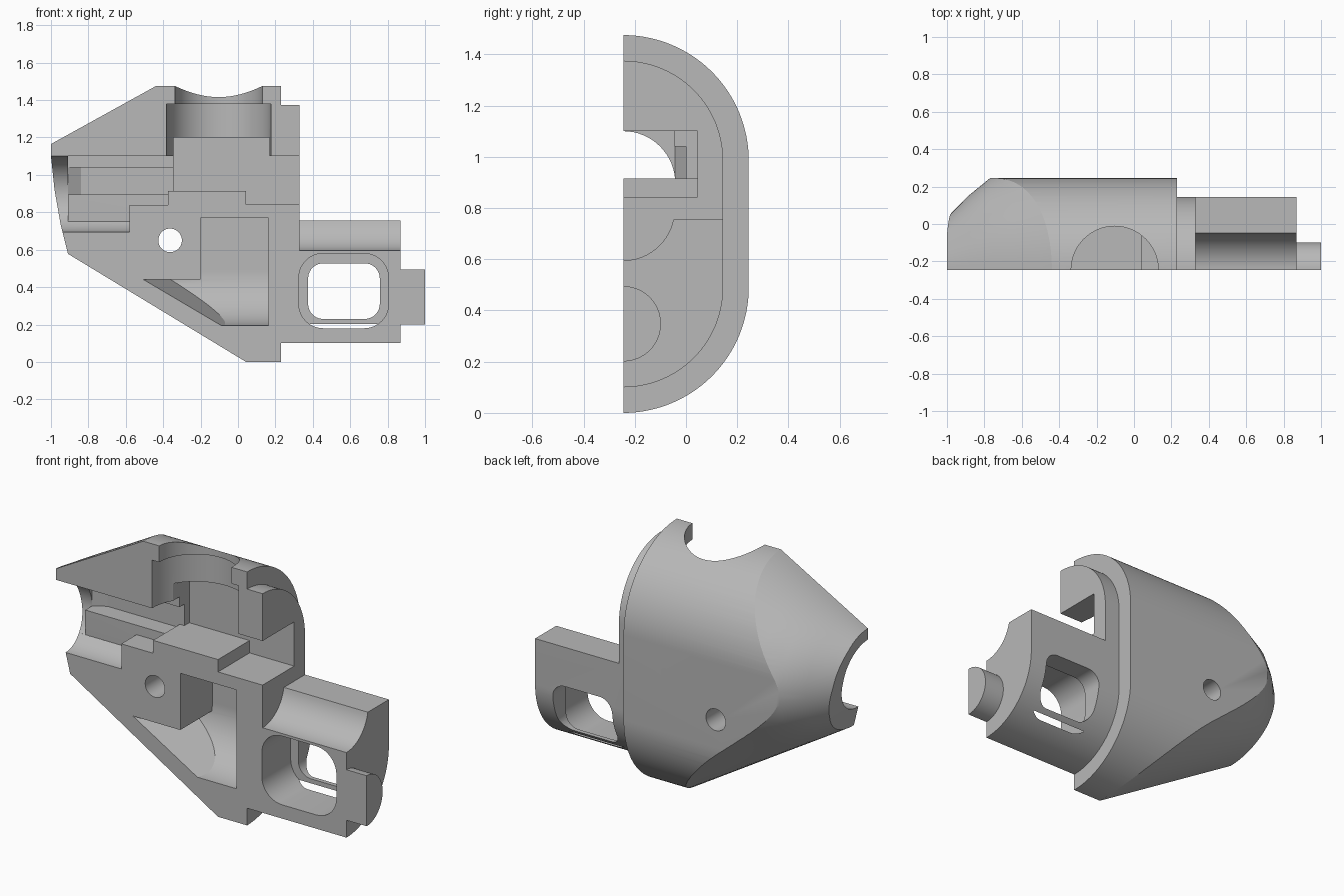
import bpy, bmesh
from math import sin, cos, pi, radians
from mathutils import Vector

old = bpy.data.objects.get("Cube")
if old:
    bpy.data.objects.remove(old, do_unlink=True)

F = -0.245      # flat front face
OUT = -0.6      # cutters start in front of it

grey = bpy.data.materials.new("plain grey")
grey.use_nodes = True
grey.diffuse_color = (0.48, 0.48, 0.48, 1)
grey.node_tree.nodes["Principled BSDF"].inputs["Base Color"].default_value = (0.48, 0.48, 0.48, 1)


def loft(name, rings):
    """Closed solid through rings of equal length."""
    bm = bmesh.new()
    rows = [[bm.verts.new(p) for p in ring] for ring in rings]
    n = len(rows[0])
    for a, b in zip(rows, rows[1:]):
        for i in range(n):
            j = (i + 1) % n
            bm.faces.new((a[i], a[j], b[j], b[i]))
    bm.faces.new(rows[0])
    bm.faces.new(rows[-1])
    bmesh.ops.recalc_face_normals(bm, faces=bm.faces)
    mesh = bpy.data.meshes.new(name)
    bm.to_mesh(mesh)
    bm.free()
    mesh.materials.append(grey)
    obj = bpy.data.objects.new(name, mesh)
    bpy.context.collection.objects.link(obj)
    return obj


def prism(name, axis, pts, lo, hi):
    """Extrude a 2D outline along an axis."""
    def place(p, t):
        q = list(p)
        q.insert("xyz".index(axis), t)
        return q
    return loft(name, [[place(p, t) for p in pts] for t in (lo, hi)])


def box(x0, x1, z0, z1, depth):
    return prism("cutter", "y", [(x0, z0), (x1, z0), (x1, z1), (x0, z1)], OUT, depth)


def arc(cx, cy, r, a0, a1, n=32):
    return [(cx + r * cos(radians(a0 + (a1 - a0) * i / n)),
             cy + r * sin(radians(a0 + (a1 - a0) * i / n))) for i in range(n + 1)]


def circle(cx, cy, r, n=64):
    return arc(cx, cy, r, 0, 360 * (n - 1) / n, n - 1)


def rounded(x0, x1, z0, z1, r):
    return (arc(x1 - r, z1 - r, r, 0, 90, 10) + arc(x0 + r, z1 - r, r, 90, 180, 10)
            + arc(x0 + r, z0 + r, r, 180, 270, 10) + arc(x1 - r, z0 + r, r, 270, 360, 10))


def half_stadium(r):
    return arc(F, 0.49, r, -90, 0) + arc(F, 0.985, r, 0, 90)


def combine(target, tool, op):
    bpy.context.view_layer.objects.active = target
    mod = target.modifiers.new("combine", "BOOLEAN")
    mod.operation, mod.solver, mod.object = op, "EXACT", tool
    bpy.ops.object.modifier_apply(modifier=mod.name)
    bpy.data.objects.remove(tool, do_unlink=True)


def cut(target, *tools):
    for tool in tools:
        combine(target, tool, "DIFFERENCE")


# Main shell: rounded slab trimmed by a tapered nose
housing = prism("housing", "x", half_stadium(0.49), -1.1, 0.23)
rings = []
for x, half_y in [(-1.1, 0.17), (-1.0, 0.28), (-0.88, 0.4), (-0.77, 0.49), (-0.65, 0.54),
                  (-0.5, 0.605), (-0.29, 0.71), (0.0, 0.87), (0.35, 1.07)]:
    top, low = 1.7176 + 0.5526 * x, 0.0261 - 0.607 * x
    rings.append([(x, F + half_y * cos(2 * pi * i / 96),
                   (top + low) / 2 + (top - low) / 2 * sin(2 * pi * i / 96)) for i in range(96)])
combine(housing, loft("nose", rings), "INTERSECT")
end = [(-1, 1.3), (-1, 1.1), (-0.981, 0.92), (-0.948, 0.733), (-0.909, 0.578), (-0.8, 0.2),
       (-1.4, 0.2), (-1.4, 1.3)]
cut(housing, prism("cutter", "y", end, -1, 1))

# Rear flange and lower block share the inset outline
block = prism("block", "x", half_stadium(0.39), 0.1, 0.87)
cut(block, prism("cutter", "y", [(0.33, 0.755), (2, 0.755), (2, 2), (0.33, 2)], -1, 1),
    prism("cutter", "x", circle(F, 0.795, 0.2), 0.33, 1.2))
combine(housing, block, "UNION")

# End peg
combine(housing, prism("peg", "x", arc(F, 0.348, 0.147, -90, 90), 0.8, 1.0), "UNION")

# Window through the block with a deep front recess
cut(housing, prism("cutter", "y", rounded(0.325, 0.805, 0.18, 0.58, 0.13), OUT, 0.02),
    prism("cutter", "y", rounded(0.375, 0.758, 0.23, 0.527, 0.08), OUT, 1))

# Pin hole
cut(housing, prism("cutter", "y", circle(-0.363, 0.65, 0.063, 40), -1, 1))

# Nose bore and its shallow lower groove
cut(housing, prism("cutter", "x", circle(F, 0.897, 0.203), -1.3, -0.91))
groove = arc(F, 0.897, 0.203, -90, -46, 12) + [(-0.105, 0.8), (F, 0.8)]
groove = [(OUT, 0.695)] + groove[:-1] + [(OUT, 0.8)]
cut(housing, prism("cutter", "x", groove, -0.95, -0.58),
    box(-0.91, -0.58, 0.75, 0.9, -0.105),
    box(-0.6, -0.375, 0.84, 0.9, -0.105))

# Main channel with slanted end, and the ledge above it
channel = [(-0.91, OUT), (-0.91, -0.042), (-0.84, 0.0), (-0.2, 0.0), (-0.2, OUT)]
cut(housing, prism("cutter", "z", channel, 0.895, 1.04),
    box(-0.91, -0.3, 1.035, 1.1, -0.045))

# Lower floor of the channel ends level with the central block
floor = prism("floor", "y", [(-0.375, 0.86), (-0.19, 0.86), (-0.19, 0.915), (-0.375, 0.915)], F, 0.05)
combine(housing, floor, "UNION")

# Central chamber and the slot out through the flange
cut(housing, box(-0.345, 0.168, 0.915, 1.2, 0.045),
    box(0.1, 0.5, 0.915, 1.1, 0.045),
    box(0.043, 0.5, 0.843, 0.95, 0.045))

# Stepped vertical socket in the top
cut(housing, prism("cutter", "z", circle(-0.103, F, 0.279), 1.1, 1.38),
    prism("cutter", "z", circle(-0.103, F, 0.233), 1.3, 1.7))

# Rounded lower pocket trimmed by a slanted plane
corner = Vector((-0.505, F, 0.44))
normal = (Vector((-0.09, F, 0.195)) - corner).cross(Vector((-0.36, 0.045, 0.44)) - corner)
if normal.dot(Vector((0.1, F, 0.6)) - corner) < 0:
    normal.negate()
for x0, x1, z1 in [(-0.7, -0.15, 0.44), (-0.2, 0.162, 0.77)]:
    bottom = 0.49 - 0.295
    curve = [p for p in arc(F, 0.49, 0.295, -90, 0) if p[1] < z1 - 0.005]
    tip = (curve[-1][0], z1)
    pocket = prism("cutter", "x", [(OUT, bottom)] + curve + [tip, (OUT, z1)], x0, x1)
    bm = bmesh.new()
    bm.from_mesh(pocket.data)
    cutline = bmesh.ops.bisect_plane(bm, geom=bm.verts[:] + bm.edges[:] + bm.faces[:],
                                     plane_co=corner, plane_no=normal, clear_inner=True)
    bmesh.ops.holes_fill(bm, edges=[e for e in bm.edges if e.is_boundary])
    bmesh.ops.recalc_face_normals(bm, faces=bm.faces)
    bm.to_mesh(pocket.data)
    bm.free()
    cut(housing, pocket)

# Smooth curves, crisp edges
bpy.ops.object.select_all(action="DESELECT")
housing.select_set(True)
bpy.context.view_layer.objects.active = housing
bpy.ops.object.shade_smooth_by_angle(angle=radians(25))
